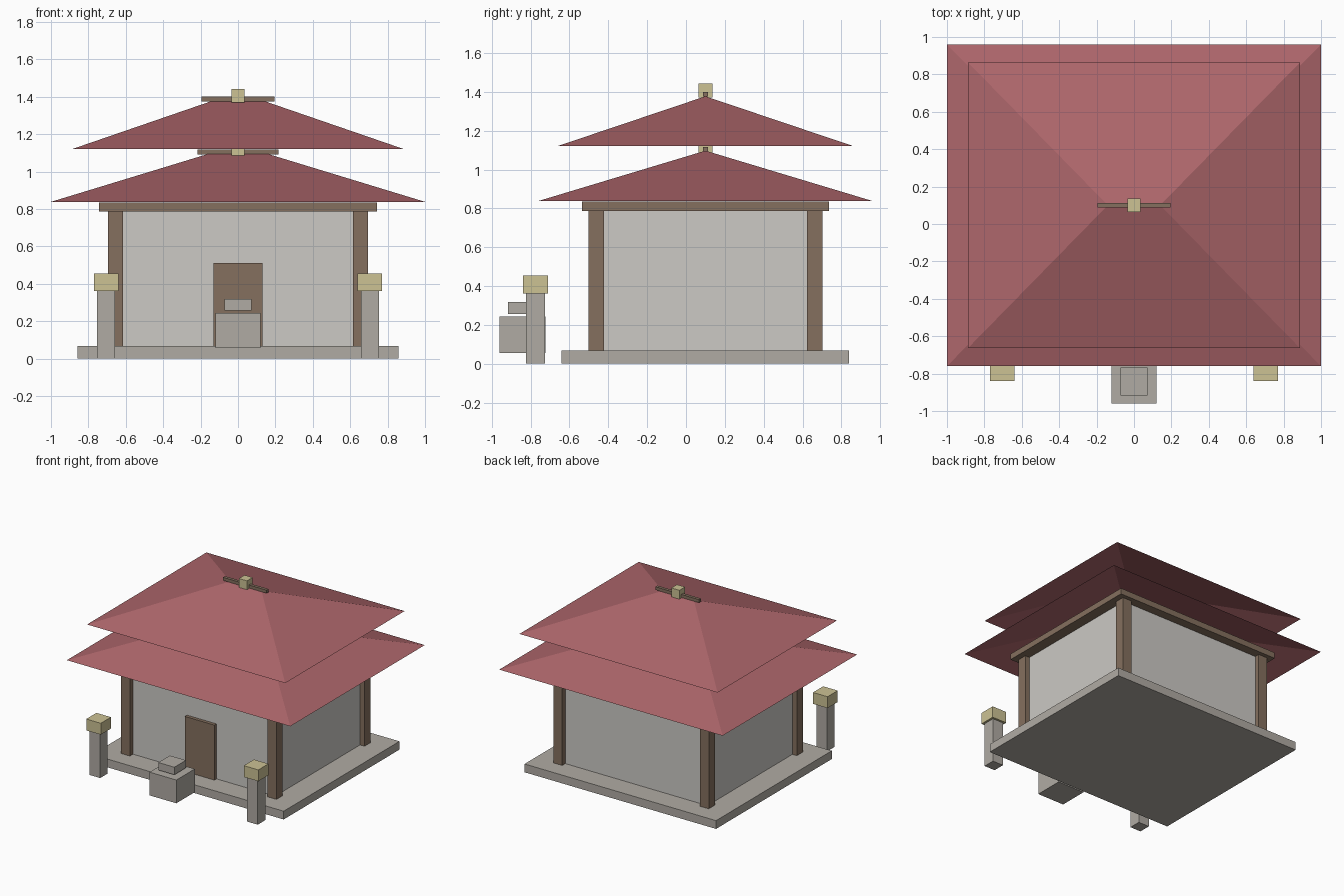
import bpy

default = bpy.data.objects.get("Cube")
if default:
    bpy.data.objects.remove(default, do_unlink=True)


def linear(c):
    return c / 12.92 if c <= 0.04045 else ((c + 0.055) / 1.055) ** 2.4


def material(name, *srgb):
    mat = bpy.data.materials.new(name)
    mat.use_nodes = True
    colour = [linear(c) for c in srgb] + [1.0]
    mat.diffuse_color = colour
    mat.node_tree.nodes["Principled BSDF"].inputs["Base Color"].default_value = colour
    return mat


PLASTER = material("pale plaster", 0.80, 0.79, 0.77)
STONE = material("grey stone", 0.69, 0.67, 0.64)
WOOD = material("brown wood", 0.52, 0.44, 0.37)
TILE = material("red roof tile", 0.68, 0.40, 0.42)
GOLD = material("pale gold", 0.80, 0.76, 0.58)

HOUSE_Y = 0.10  # the house sits behind the origin


def mesh_object(name, verts, faces, mat):
    mesh = bpy.data.meshes.new(name)
    mesh.from_pydata(verts, [], faces)
    mesh.materials.append(mat)
    obj = bpy.data.objects.new(name, mesh)
    bpy.context.collection.objects.link(obj)
    return obj


def box(name, x, y, half_x, half_y, low, high, mat):
    bpy.ops.mesh.primitive_cube_add(size=2, location=(x, y, (low + high) / 2))
    obj = bpy.context.object
    obj.name = name
    obj.scale = (half_x, half_y, (high - low) / 2)
    bpy.ops.object.transform_apply(location=False, rotation=False, scale=True)
    obj.data.materials.append(mat)
    return obj


def hip_roof(name, half_x, half_y, ridge, low, high):
    """Hipped roof shell, open underneath."""
    front, back = HOUSE_Y - half_y, HOUSE_Y + half_y
    verts = [(-half_x, front, low), (half_x, front, low),
             (half_x, back, low), (-half_x, back, low),
             (-ridge, HOUSE_Y, high), (ridge, HOUSE_Y, high)]
    faces = [(0, 1, 5, 4), (1, 2, 5), (2, 3, 4, 5), (3, 0, 4)]
    return mesh_object(name, verts, faces, TILE)


# House body
box("foundation", 0, HOUSE_Y, 0.857, 0.74, 0, 0.067, STONE)
box("walls", 0, HOUSE_Y, 0.656, 0.563, 0.067, 0.79, PLASTER)
box("eave_beam", 0, HOUSE_Y, 0.743, 0.636, 0.787, 0.835, WOOD)
box("door", 0, -0.47, 0.132, 0.02, 0.067, 0.512, WOOD)

# Corner pillars
for side, sx in (("left", 1), ("right", -1)):
    for end, sy in (("front", -1), ("back", 1)):
        box(f"{end}_{side}_pillar", sx * 0.656, HOUSE_Y + sy * 0.563,
            0.04, 0.04, 0.067, 0.787, WOOD)

# Two roof tiers, each with a ridge bar and finial
hip_roof("lower_roof", 1.0, 0.86, 0.15, 0.838, 1.097)
hip_roof("upper_roof", 0.887, 0.763, 0.14, 1.12, 1.377)
for tier, length, top in (("lower", 0.217, 1.092), ("upper", 0.195, 1.375)):
    box(f"{tier}_ridge_bar", 0, HOUSE_Y, length, 0.0125, top, top + 0.025, WOOD)
    box(f"{tier}_finial", 0, HOUSE_Y, 0.036, 0.036, top - 0.005, top + 0.067, GOLD)

# Stone lanterns either side of the entrance
for side, sx in (("left", 1), ("right", -1)):
    box(f"{side}_lantern_post", sx * 0.705, -0.775, 0.048, 0.048, 0, 0.362, STONE)
    box(f"{side}_lantern_cap", sx * 0.705, -0.775, 0.065, 0.065, 0.362, 0.454, GOLD)

# Offering block in front of the door
box("offering_block", 0, -0.842, 0.12, 0.118, 0.056, 0.244, STONE)
box("offering_lid", 0, -0.842, 0.072, 0.074, 0.257, 0.318, STONE)
